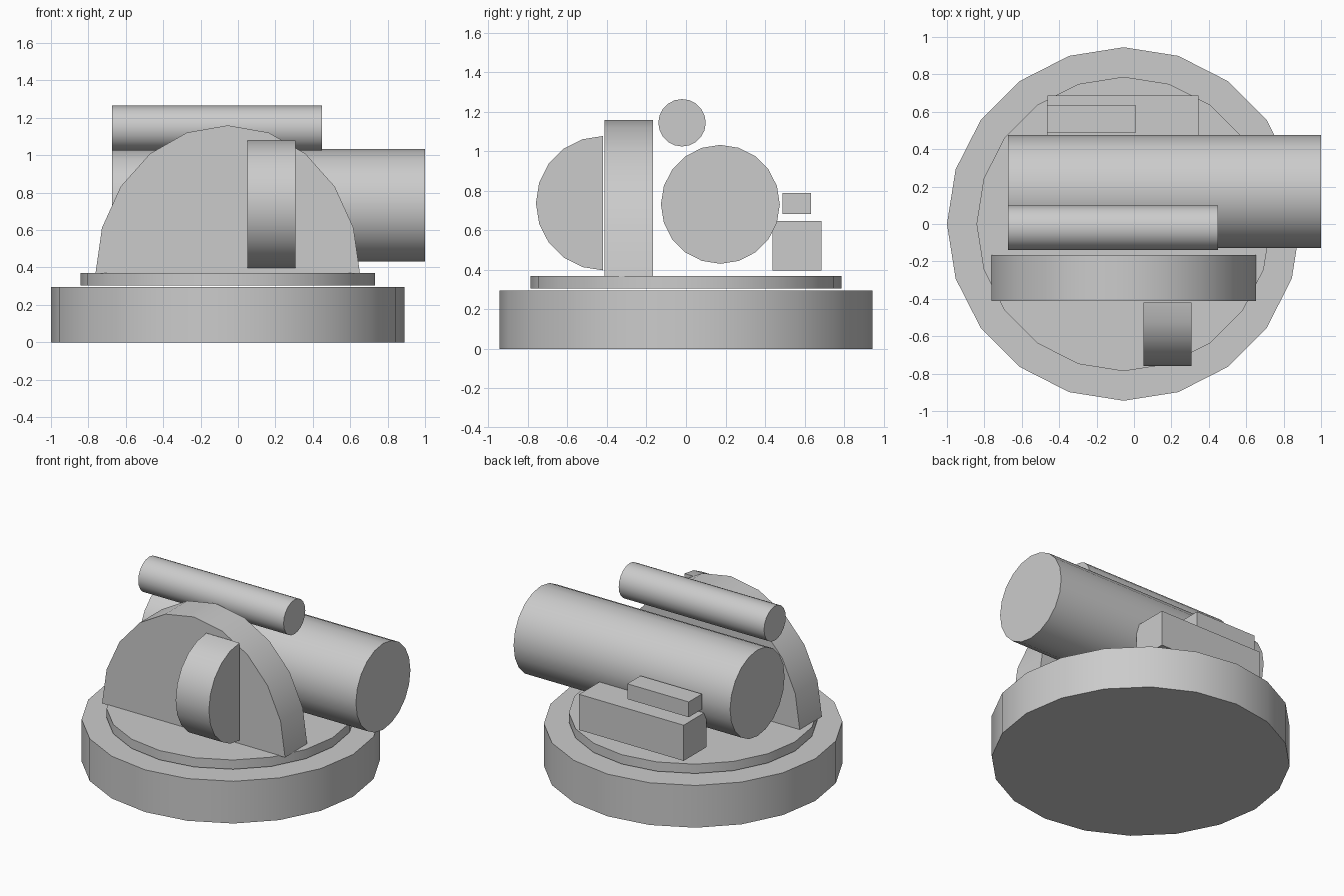
import bpy, bmesh
from math import cos, sin, pi, radians
from mathutils import Vector

if "Cube" in bpy.data.objects:
    bpy.data.objects.remove(bpy.data.objects["Cube"])


def extrude(name, pts, axis, lo, hi, smooth=True):
    """Extrude a 2D outline along an axis: 'X' uses (y, z), 'Y' uses (x, z), 'Z' uses (x, y)."""
    i = "XYZ".index(axis)

    def place(p, d):
        v = list(p)
        v.insert(i, d)
        return v

    bm = bmesh.new()
    face = bm.faces.new([bm.verts.new(place(p, lo)) for p in pts])
    new = bmesh.ops.extrude_face_region(bm, geom=[face], use_keep_orig=True)["geom"]
    step = Vector(place((0, 0), hi - lo))
    bmesh.ops.translate(bm, vec=step, verts=[g for g in new if isinstance(g, bmesh.types.BMVert)])
    bmesh.ops.recalc_face_normals(bm, faces=bm.faces)
    mesh = bpy.data.meshes.new(name)
    bm.to_mesh(mesh)
    bm.free()
    obj = bpy.data.objects.new(name, mesh)
    bpy.context.collection.objects.link(obj)
    if smooth:
        bpy.ops.object.select_all(action="DESELECT")
        obj.select_set(True)
        bpy.context.view_layer.objects.active = obj
        bpy.ops.object.shade_smooth_by_angle(angle=radians(30))
    return obj


def arc(cx, cy, rx, ry, start=0, steps=20):
    """Outline points every 18 degrees; 20 steps make a full circle."""
    return [(cx + rx * cos(start + k * pi / 10), cy + ry * sin(start + k * pi / 10))
            for k in range(steps)]


def rect(x0, x1, y0, y1):
    return [(x0, y0), (x1, y0), (x1, y1), (x0, y1)]


# Round base and turntable
extrude("base", arc(-0.055, 0, 0.945, 0.945), "Z", 0.0, 0.295)
extrude("turntable", arc(-0.055, 0, 0.787, 0.787), "Z", 0.305, 0.37)

# Half-round upright plate
extrude("upright_plate", arc(-0.055, 0.367, 0.707, 0.793, 0, 11), "Y", -0.412, -0.167)

# Half drum on the front of the plate
extrude("half_drum", arc(-0.42, 0.738, 0.34, 0.34, pi / 2, 11), "X", 0.05, 0.307)

# Large and small tubes
extrude("main_tube", arc(0.174, 0.732, 0.301, 0.301), "X", -0.673, 1.0)
extrude("upper_tube", arc(-0.02, 1.145, 0.12, 0.12), "X", -0.673, 0.45)

# Boxes at the back
extrude("lower_box", rect(0.437, 0.687, 0.398, 0.647), "X", -0.463, 0.345, False)
extrude("upper_box", rect(0.488, 0.634, 0.683, 0.79), "X", -0.465, 0.01, False)
